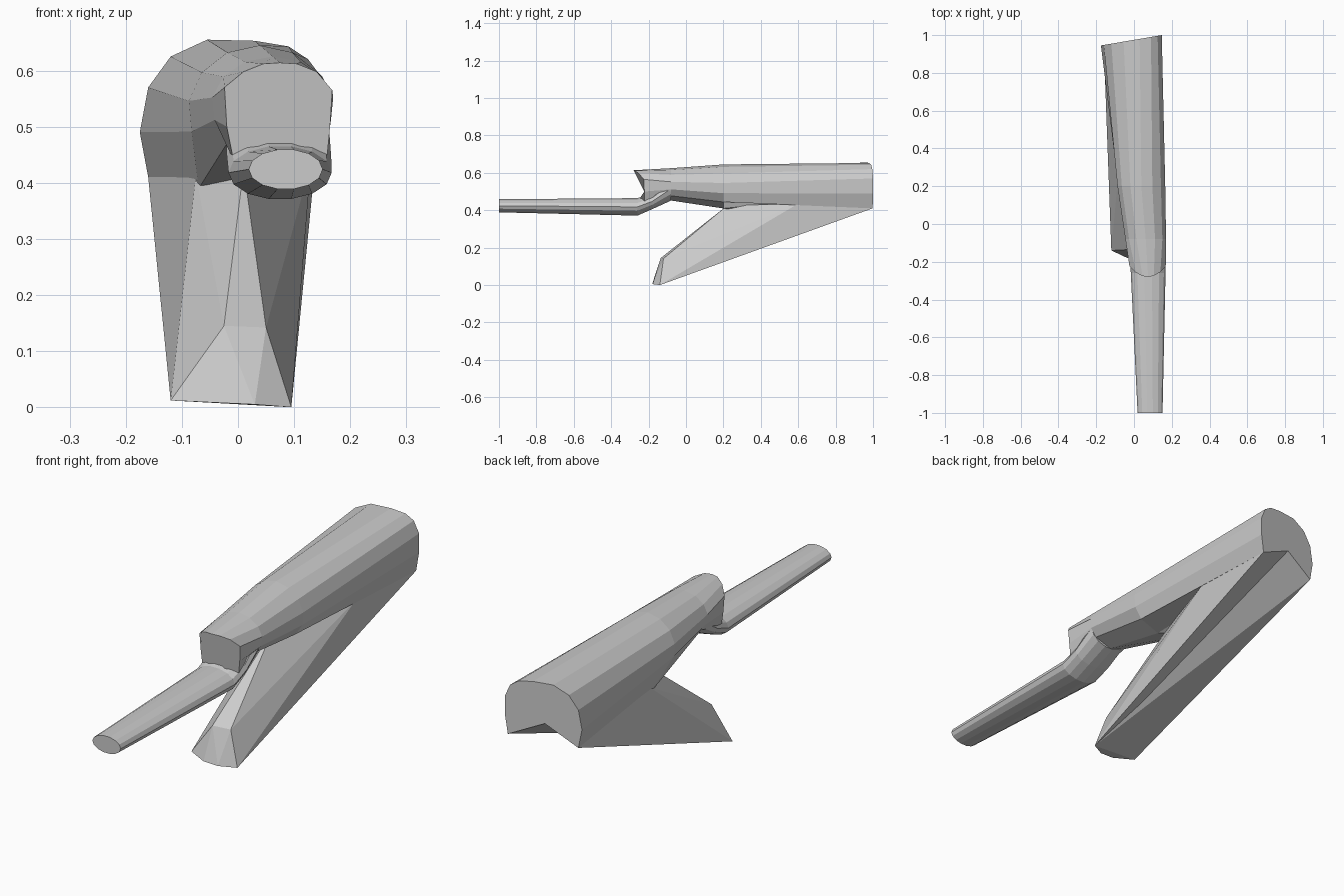
import bpy, bmesh
from math import cos, sin, radians, pi

if "Cube" in bpy.data.objects:
    bpy.data.objects.remove(bpy.data.objects["Cube"])


def finish(bm, name):
    bmesh.ops.recalc_face_normals(bm, faces=bm.faces)
    mesh = bpy.data.meshes.new(name)
    bm.to_mesh(mesh)
    bm.free()
    obj = bpy.data.objects.new(name, mesh)
    bpy.context.collection.objects.link(obj)
    return obj


def loft(name, rings):
    """Skin a closed tube through equal-sized rings and cap both ends."""
    bm = bmesh.new()
    loops = [[bm.verts.new(p) for p in ring] for ring in rings]
    n = len(loops[0])
    for a, b in zip(loops, loops[1:]):
        for i in range(n):
            j = (i + 1) % n
            bm.faces.new((a[i], a[j], b[j], b[i]))
    bm.faces.new(loops[0])
    bm.faces.new(loops[-1])
    return finish(bm, name)


def hull(name, points):
    """Faceted convex block around a few corner points."""
    bm = bmesh.new()
    for p in points:
        bm.verts.new(p)
    bmesh.ops.convex_hull(bm, input=bm.verts)
    bmesh.ops.dissolve_limit(bm, angle_limit=radians(2), verts=bm.verts, edges=bm.edges)
    return finish(bm, name)


def oval(angles, y, cx, rx, z_low, z_high):
    """Oval ring across y."""
    cz, rz = (z_low + z_high) / 2, (z_high - z_low) / 2
    return [(cx + rx * cos(a), y, cz + rz * sin(a)) for a in angles]


# Thick upper body: rounded step at the front, slanted grooved cut at the back
body_angles = [radians(225 - 27 * i) for i in range(11)] + [radians(-90)]
front = [(-.008, .44), (-.02, .5), (-.024, .57), (.01, .598), (.045, .612),
         (.075, .614), (.105, .612), (.14, .598), (.168, .565), (.164, .5),
         (.158, .44), (.075, .44)]
back = [(-.16, .41), (-.175, .49), (-.16, .57), (-.12, .625), (-.055, .655),
        (.03, .653), (.09, .643), (.125, .62), (.147, .57), (.147, .49),
        (.135, .41), (-.02, .485)]
middle = oval(body_angles, .2, .039, .128, .41, .645)
middle[0] = (-.07, .33, .39)  # low left corner where the branch splits off
loft("upper_body", [
    [(x, -.28 + .05 * ((x - .073) / .095) ** 2 + .1 * (.614 - z), z) for x, z in front],
    oval(body_angles, -.08, .062, .109, .452, .625),
    middle,
    [(x, .975 + .17 * x, z) for x, z in back],
])

# Thin front stem, rising into the underside of the body
stem_angles = [2 * pi * i / 14 for i in range(14)]
loft("front_stem", [
    oval(stem_angles, -1, .085, .066, .388, .46),
    oval(stem_angles, -.26, .075, .092, .37, .466),
    oval(stem_angles, -.18, .073, .093, .405, .49),
    oval(stem_angles, -.08, .069, .092, .45, .58),
])

# Lower branch: wedge running forward and down, with a groove along its underside
tip_mid, tip_right = (.03, -.178, .005), (.095, -.14, 0)
top_right, groove = (.05, -.12, .142), (-.02, .971, .485)
crotch = (.13, .6, .435)
hull("lower_branch_left", [
    (-.12, -.14, .012), (-.035, -.18, .008), tip_mid, tip_right,
    (-.025, -.135, .145), top_right, (-.16, .947, .41), groove,
    (.01, .22, .425), (-.075, .35, .415), crotch])
hull("lower_branch_right", [
    tip_mid, tip_right, top_right, groove, (.135, .997, .41), crotch])
